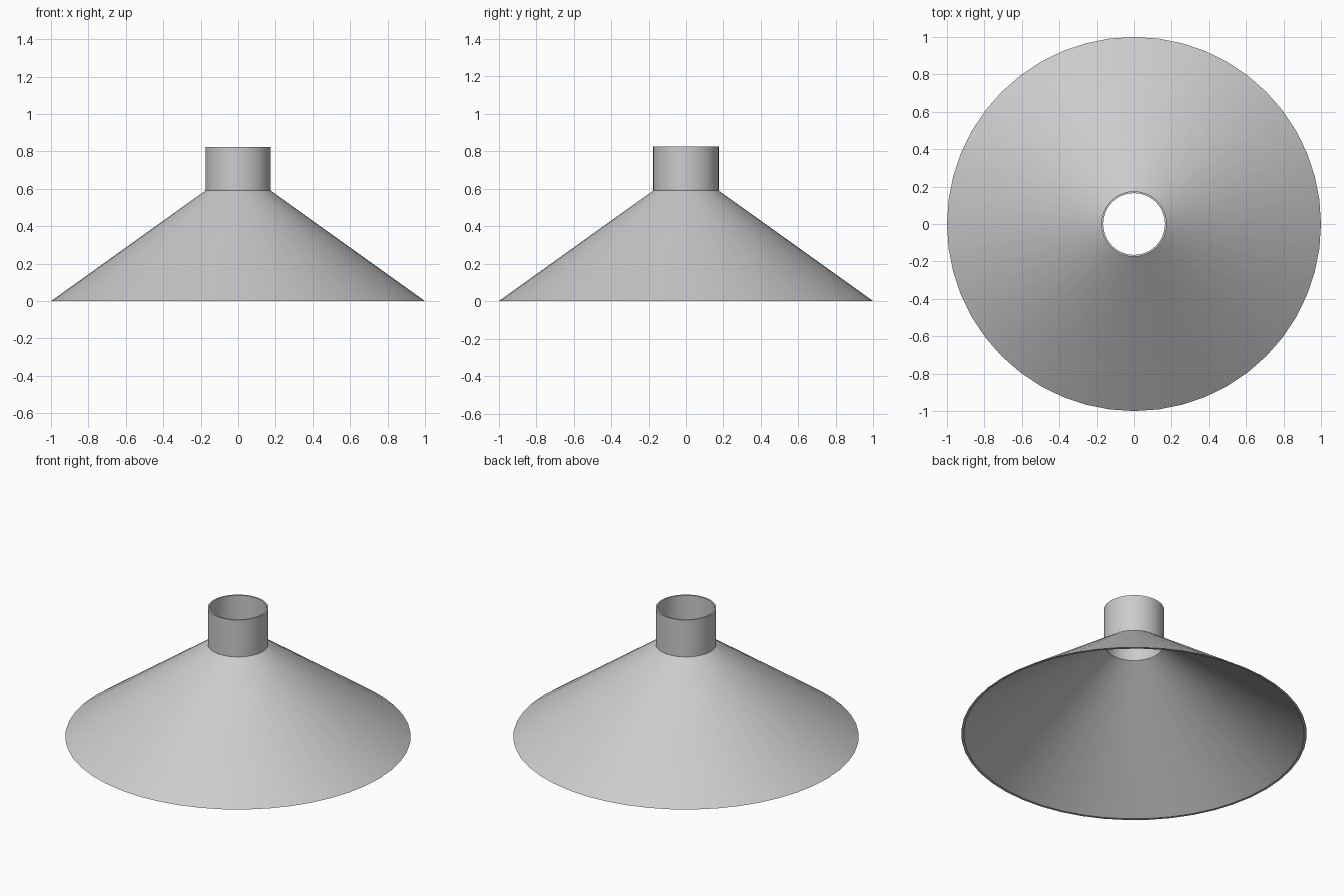
import bpy, bmesh, math

cube = bpy.data.objects.get("Cube")
if cube:
    bpy.data.objects.remove(cube, do_unlink=True)

SEGMENTS = 48

grey = bpy.data.materials.new("light_grey")
grey.use_nodes = True
colour = (0.6, 0.6, 0.6, 1)
grey.diffuse_color = colour
grey.node_tree.nodes["Principled BSDF"].inputs["Base Color"].default_value = colour


def lathe(name, profile):
    """Spin a closed (radius, height) profile around the z axis."""
    bm = bmesh.new()
    rings = []
    for r, z in profile:
        rings.append([bm.verts.new((r * math.cos(a), r * math.sin(a), z))
                      for a in (math.tau * i / SEGMENTS for i in range(SEGMENTS))])
    for ring, following in zip(rings, rings[1:] + rings[:1]):
        for i in range(SEGMENTS):
            j = (i + 1) % SEGMENTS
            bm.faces.new((ring[i], ring[j], following[j], following[i]))
    bmesh.ops.recalc_face_normals(bm, faces=bm.faces)
    mesh = bpy.data.meshes.new(name)
    bm.to_mesh(mesh)
    bm.free()
    mesh.materials.append(grey)
    obj = bpy.data.objects.new(name, mesh)
    bpy.context.collection.objects.link(obj)
    bpy.ops.object.select_all(action='DESELECT')
    obj.select_set(True)
    bpy.context.view_layer.objects.active = obj
    bpy.ops.object.shade_smooth_by_angle(angle=math.radians(30))
    return obj


# Thin-walled shade: flared cone with an open collar on top
lathe("funnel_shade", [
    (1.0, 0), (0.175, 0.59), (0.175, 0.825),      # outside
    (0.165, 0.825), (0.165, 0.584), (0.985, 0),   # inside
])
